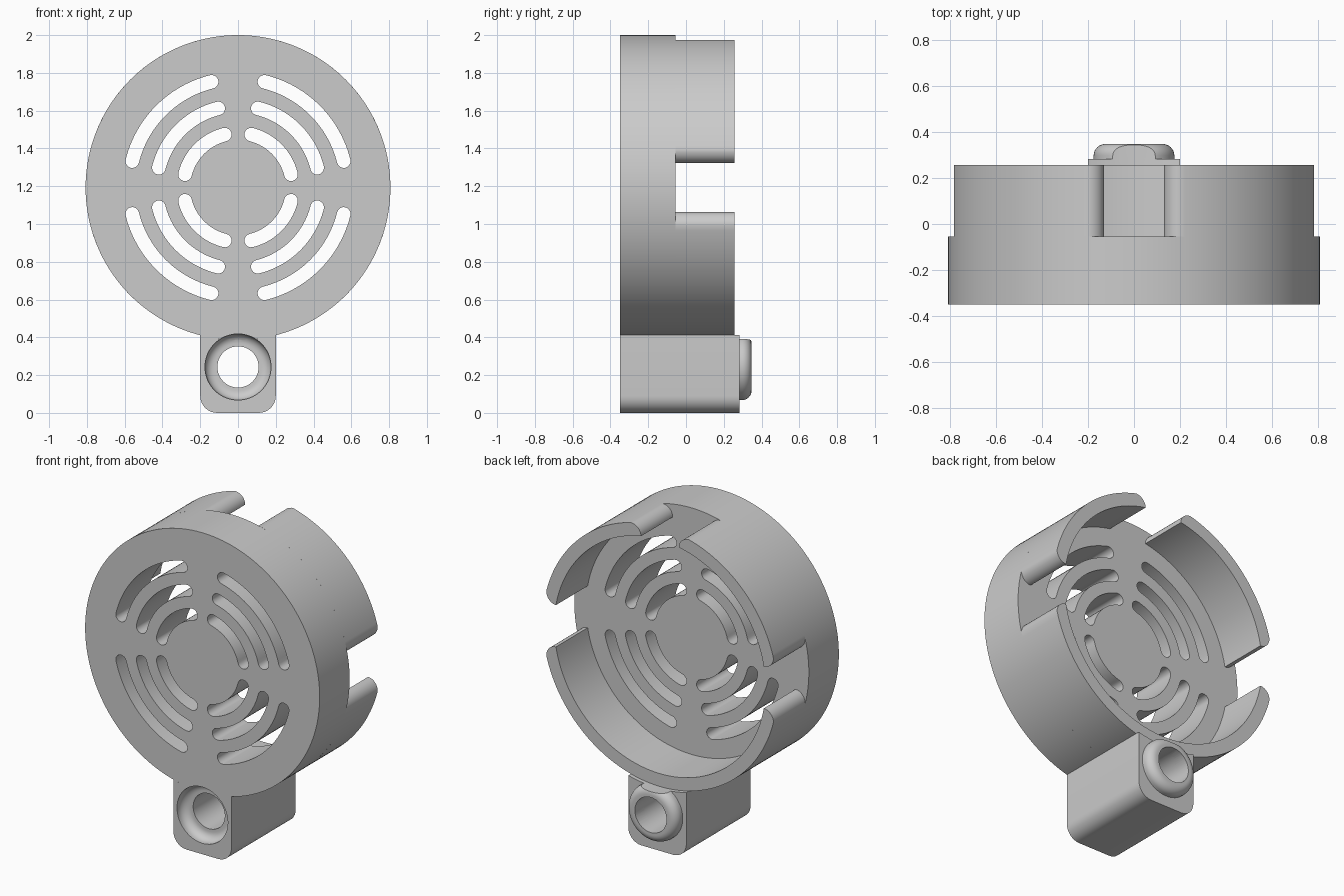
import bpy, bmesh
from math import sin, cos, asin, sqrt, pi, radians

cube = bpy.data.objects.get("Cube")
if cube:
    bpy.data.objects.remove(cube, do_unlink=True)

R, R_IN, CZ = 0.807, 0.727, 1.193            # housing radii and centre height
Y_FRONT, Y_PLATE, Y_RIM, Y_MOUNT, Y_BOSS = -0.35, -0.055, 0.257, 0.282, 0.347
HOLE_Z, HOLE_R, BOSS_R = 0.243, 0.109, 0.175

grey = bpy.data.materials.new("matte_grey")
grey.use_nodes = True
grey.diffuse_color = (0.6, 0.6, 0.6, 1)
grey.node_tree.nodes["Principled BSDF"].inputs["Base Color"].default_value = (0.6, 0.6, 0.6, 1)


def make_object(name, bm):
    bmesh.ops.recalc_face_normals(bm, faces=bm.faces)
    mesh = bpy.data.meshes.new(name)
    bm.to_mesh(mesh)
    bm.free()
    mesh.materials.append(grey)
    ob = bpy.data.objects.new(name, mesh)
    bpy.context.collection.objects.link(ob)
    return ob


def add_prism(bm, pts, y0, y1):
    """Extrude an x-z outline along y."""
    face = bm.faces.new([bm.verts.new((x, y0, z)) for x, z in pts])
    geom = bmesh.ops.extrude_face_region(bm, geom=[face])["geom"]
    verts = [g for g in geom if isinstance(g, bmesh.types.BMVert)]
    bmesh.ops.translate(bm, verts=verts, vec=(0, y1 - y0, 0))


def prism(name, pts, y0, y1):
    bm = bmesh.new()
    add_prism(bm, pts, y0, y1)
    return make_object(name, bm)


def arc(cx, cz, r, a0, a1, n):
    return [(cx + r * cos(a0 + (a1 - a0) * i / n), cz + r * sin(a0 + (a1 - a0) * i / n))
            for i in range(n + 1)]


def lathe(name, profile, steps=64):
    """Spin an (r, y) profile round the screw hole axis."""
    bm = bmesh.new()
    verts = [bm.verts.new((r, y, HOLE_Z)) for r, y in profile]
    edges = [bm.edges.new(p) for p in zip(verts, verts[1:])]
    bmesh.ops.spin(bm, geom=verts + edges, cent=(0, 0, HOLE_Z), axis=(0, 1, 0),
                   angle=2 * pi, steps=steps)
    bmesh.ops.remove_doubles(bm, verts=bm.verts, dist=1e-5)
    return make_object(name, bm)


def cut(ob, cutter):
    mod = ob.modifiers.new("cut", "BOOLEAN")
    mod.operation, mod.solver, mod.object = "DIFFERENCE", "EXACT", cutter
    bpy.context.view_layer.objects.active = ob
    bpy.ops.object.modifier_apply(modifier=mod.name)


# Thick front plate
plate = prism("grille_plate", arc(0, CZ, R, 0, 2 * pi, 144)[:-1], Y_FRONT, Y_PLATE)

# Round-ended curved vents: three rings in each quadrant
bm = bmesh.new()
HALF = 0.036
for quadrant in range(4):
    a0 = quadrant * pi / 2 + radians(14)
    a1 = (quadrant + 1) * pi / 2 - radians(14)
    for r in (0.289, 0.432, 0.577):
        outline = arc(0, CZ, r + HALF, a0, a1, 24)
        outline += arc(r * cos(a1), CZ + r * sin(a1), HALF, a1, a1 + pi, 10)[1:-1]
        outline += arc(0, CZ, r - HALF, a1, a0, 24)
        outline += arc(r * cos(a0), CZ + r * sin(a0), HALF, a0 + pi, a0 + 2 * pi, 10)[1:-1]
        add_prism(bm, outline, Y_FRONT - 0.1, Y_PLATE + 0.1)
vents = make_object("vent_cutter", bm)


# Rim walls, separated by notches at the top and both sides
def wall_end(a, side):
    """Quarter-round end beside the notch at angle a, from inside to outside."""
    v0, v1 = sqrt(R_IN ** 2 - 0.13 ** 2), sqrt(R ** 2 - 0.2 ** 2)
    pts = []
    for i in range(9):
        t = i / 8 * pi / 2
        u = side * (0.2 - 0.07 * cos(t))
        v = v0 + (v1 - v0) * sin(t)
        pts.append((v * cos(a) - u * sin(a), CZ + v * sin(a) + u * cos(a)))
    return pts


def rim_wall(name, a0, a1):
    d_out, d_in = asin(0.2 / R), asin(0.13 / R_IN)
    n = int((a1 - a0) / radians(2.5))
    pts = wall_end(a0, 1) + arc(0, CZ, R, a0 + d_out, a1 - d_out, n)[1:-1]
    pts += wall_end(a1, -1)[::-1] + arc(0, CZ, R_IN, a1 - d_in, a0 + d_in, n)[1:-1]
    return prism(name, pts, Y_PLATE, Y_RIM)


walls = [rim_wall("rim_wall_upper_left", 0, pi / 2),
         rim_wall("rim_wall_upper_right", pi / 2, pi),
         rim_wall("rim_wall_lower", pi, 2 * pi)]

# Mounting block under the housing, its top following the rim
d = asin(0.2 / R)
block_outline = arc(0, CZ, R, 1.5 * pi + d, 1.5 * pi - d, 12)
block_outline += arc(-0.11, 0.09, 0.09, pi, 1.5 * pi, 8) + arc(0.11, 0.09, 0.09, 1.5 * pi, 2 * pi, 8)
block = prism("mount_block", block_outline, Y_FRONT, Y_MOUNT)

# Rounded boss on the back, trimmed where it meets the rim circle
boss_curve = arc(BOSS_R - 0.05, Y_BOSS - 0.05, 0.05, 0, pi / 2, 8)
boss = lathe("mount_boss", [(0, 0.26), (BOSS_R, 0.26)] + boss_curve + [(0, Y_BOSS)])
trim = prism("boss_trim_cutter", arc(0, CZ, R, 0, 2 * pi, 144)[:-1], 0.2, 0.45)

# Through hole with a rounded pocket in the front
pocket_curve = arc(BOSS_R - 0.05, -0.335, 0.05, 0, pi / 2, 8)
hole = lathe("hole_cutter", [(0, -0.45), (BOSS_R, -0.45)] + pocket_curve
             + [(HOLE_R, -0.285), (HOLE_R, 0.45), (0, 0.45)])

cut(plate, vents)
cut(boss, trim)
for part in (plate, block, boss):
    cut(part, hole)
for helper in (vents, trim, hole):
    bpy.data.objects.remove(helper, do_unlink=True)

# Smooth curves, sharp edges
bpy.ops.object.select_all(action="DESELECT")
for part in [plate, block, boss] + walls:
    part.select_set(True)
bpy.context.view_layer.objects.active = plate
bpy.ops.object.shade_smooth_by_angle(angle=radians(30))
